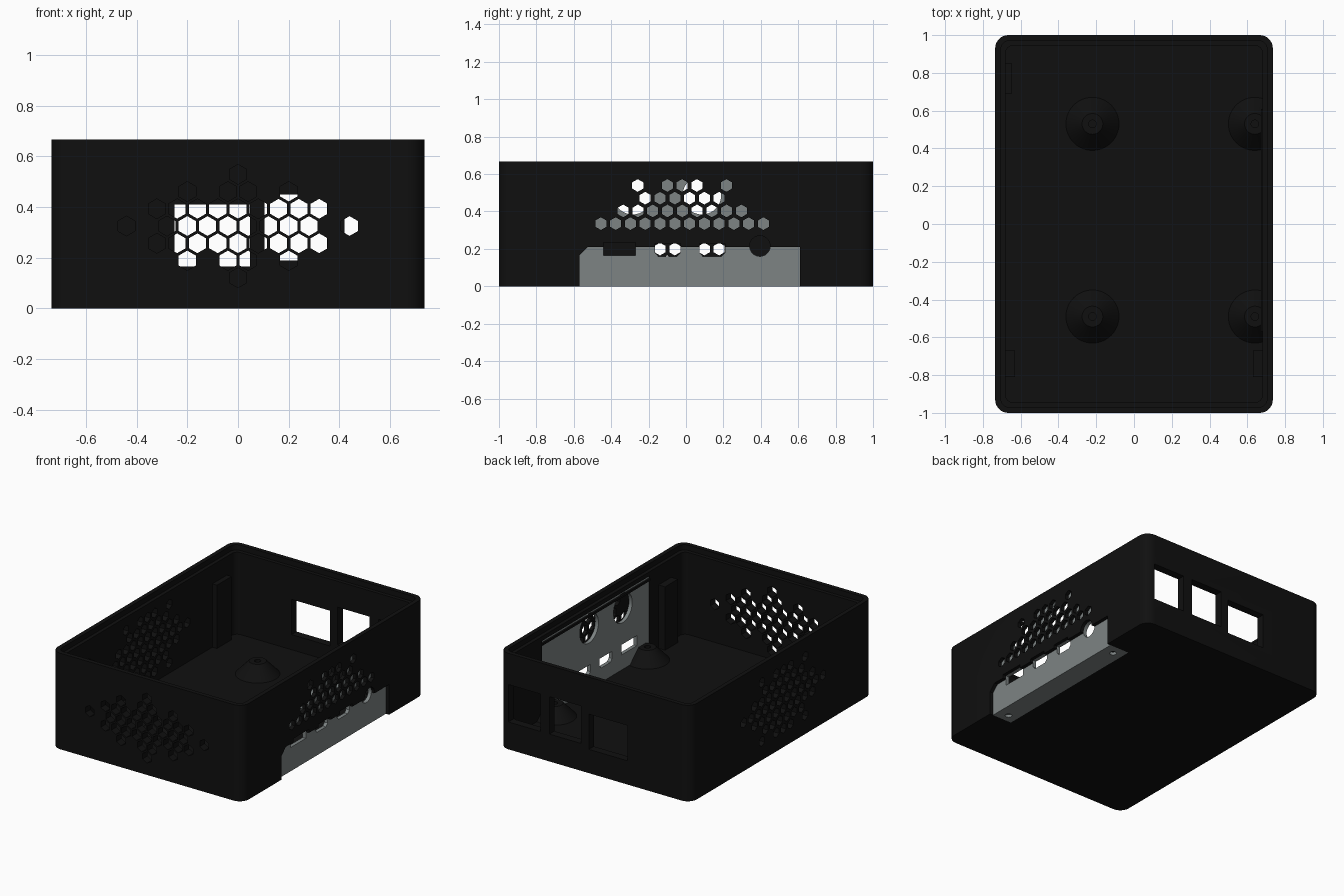
import bpy, bmesh, math
from mathutils import Matrix, Vector

if "Cube" in bpy.data.objects:
    bpy.data.objects.remove(bpy.data.objects["Cube"])


def material(name, rgb):
    m = bpy.data.materials.new(name)
    m.diffuse_color = (*rgb, 1)
    m.use_nodes = True
    m.node_tree.nodes["Principled BSDF"].inputs["Base Color"].default_value = m.diffuse_color
    return m


BLACK = material("matte black", (0.005, 0.005, 0.005))
GREY = material("steel grey", (0.205, 0.228, 0.228))


def make(name, bm, mat):
    bmesh.ops.recalc_face_normals(bm, faces=bm.faces[:])
    me = bpy.data.meshes.new(name)
    bm.to_mesh(me)
    bm.free()
    ob = bpy.data.objects.new(name, me)
    bpy.context.collection.objects.link(ob)
    me.materials.append(mat)
    return ob


def prism(bm, pts, vec):
    """Extrude a closed outline along vec."""
    face = bm.faces.new([bm.verts.new(p) for p in pts])
    ext = bmesh.ops.extrude_face_region(bm, geom=[face])
    verts = [v for v in ext["geom"] if isinstance(v, bmesh.types.BMVert)]
    bmesh.ops.translate(bm, verts=verts, vec=vec)


def box(bm, x0, x1, y0, y1, z0, z1):
    prism(bm, [(x0, y0, z0), (x1, y0, z0), (x1, y1, z0), (x0, y1, z0)], (0, 0, z1 - z0))


def tray(bm, hx, hy, r, z0, z1):
    """Block with rounded vertical corners."""
    pts = []
    for i, (sx, sy) in enumerate([(1, 1), (-1, 1), (-1, -1), (1, -1)]):
        for k in range(9):
            a = math.pi / 2 * (i + k / 8)
            pts.append((sx * (hx - r) + r * math.cos(a), sy * (hy - r) + r * math.sin(a), z0))
    prism(bm, pts, (0, 0, z1 - z0))


def ngon(bm, axis, u, z, r, n, start, depth):
    """Regular bar through a wall: u is x for front/back walls, y for side walls."""
    pts = []
    for k in range(n):
        a = 2 * math.pi * k / n + math.pi / 2
        p, q = u + r * math.cos(a), z + r * math.sin(a)
        pts.append((p, start, q) if axis == "y" else (start, p, q))
    prism(bm, pts, (0, depth, 0) if axis == "y" else (depth, 0, 0))


def post(bm, x, y, z0, z1, r0, r1, n=32):
    bmesh.ops.create_cone(bm, cap_ends=True, segments=n, radius1=r0, radius2=r1,
                          depth=z1 - z0, matrix=Matrix.Translation((x, y, (z0 + z1) / 2)))


def cut(ob, bm, name):
    cutter = make(name, bm, ob.data.materials[0])
    mod = ob.modifiers.new(name, "BOOLEAN")
    mod.operation, mod.solver, mod.object = "DIFFERENCE", "EXACT", cutter
    bpy.context.view_layer.objects.active = ob
    bpy.ops.object.modifier_apply(modifier=mod.name)
    bpy.data.objects.remove(cutter)


def smooth(ob):
    bpy.ops.object.select_all(action="DESELECT")
    ob.select_set(True)
    bpy.context.view_layer.objects.active = ob
    bpy.ops.object.shade_smooth_by_angle(angle=math.radians(30))


HX, HY, H = 0.735, 1.0, 0.667
Y0, Y1 = -0.57, 0.61          # bracket ends
SKIN, PLATE = 0.71, 0.685     # outer and inner face of the bracket
ROW = 0.068

# open case with a rim ledge
bm = bmesh.new()
tray(bm, HX, HY, 0.07, 0, H)
case = make("case", bm, BLACK)
bm = bmesh.new()
tray(bm, HX - 0.055, HY - 0.055, 0.04, 0.06, H + 0.1)
cut(case, bm, "cavity")
bm = bmesh.new()
tray(bm, HX - 0.03, HY - 0.03, 0.045, 0.63, H + 0.1)
cut(case, bm, "rim_ledge")

# bracket seat: thinned wall, open lower side, recessed underside
bm = bmesh.new()
box(bm, 0.6, SKIN, Y0, Y1, 0.06, 0.6)
cut(case, bm, "bracket_pocket")
bm = bmesh.new()
prism(bm, [(PLATE, Y0, -0.1), (PLATE, Y1, -0.1), (PLATE, Y1, 0.21),
           (PLATE, Y0 + 0.045, 0.21), (PLATE, Y0, 0.165)], (0.2, 0, 0))
cut(case, bm, "side_opening")
bm = bmesh.new()
box(bm, 0.56, 0.8, Y0, Y1, -0.1, 0.025)
cut(case, bm, "foot_recess")

# honeycomb vents: triangle on the right, diamonds on the left and front
side_rows = {0: [-0.455 + 0.079 * i for i in range(12)],
             1: [-0.336 + 0.079 * i for i in range(9)],
             2: [-0.218 + 0.079 * i for i in range(6)],
             3: [-0.258, -0.1, -0.021, 0.058, 0.216]}
front_rows = {0: [-0.44, -0.28, -0.2, -0.12, -0.04, 0.04, 0.12, 0.2, 0.28, 0.44],
              1: [-0.32 + 0.08 * i for i in range(9)],
              2: [-0.2, -0.04, 0.04, 0.2],
              3: [0]}
bm = bmesh.new()
for k, ys in side_rows.items():
    for y in ys:
        ngon(bm, "x", y, 0.335 + k * ROW, 0.034, 6, 0.7, 0.1)
        for s in {k, -k}:
            ngon(bm, "x", y, 0.335 + s * ROW, 0.034, 6, -0.8, 0.15)
for k, xs in front_rows.items():
    for x in xs:
        for s in {k, -k}:
            ngon(bm, "y", x, 0.325 + s * ROW, 0.039, 6, -1.1, 0.2)
# back windows
for x0, x1, z0, z1 in [(-0.25, 0.047, 0.165, 0.41), (0.105, 0.35, 0.19, 0.45),
                       (0.42, 0.665, 0.19, 0.45)]:
    box(bm, x0, x1, 0.9, 1.1, z0, z1)
cut(case, bm, "vents_and_windows")


# side port openings, shared by the case skin and the bracket
def ports(bm):
    box(bm, 0.6, 0.8, -0.44, -0.27, 0.165, 0.235)
    for c in (-0.098, 0.14):
        prism(bm, [(0.6, c + dy, z) for dy, z in [(-0.05, 0.16), (0.05, 0.16), (0.068, 0.18),
                   (0.068, 0.23), (-0.068, 0.23), (-0.068, 0.18)]], (0.2, 0, 0))
    ngon(bm, "x", 0.395, 0.215, 0.055, 32, 0.6, 0.2)


bm = bmesh.new()
ports(bm)
cut(case, bm, "case_ports")
smooth(case)

# L-shaped metal bracket: upright plate with two fan openings
bm = bmesh.new()
box(bm, PLATE, SKIN, Y0, Y1, 0, 0.6)
plate = make("bracket_plate", bm, GREY)
bm = bmesh.new()
ports(bm)
for y in (-0.285, 0.085):
    ngon(bm, "x", y, 0.487, 0.103, 40, 0.6, 0.2)
cut(plate, bm, "plate_openings")
smooth(plate)

# bracket foot under the floor, with screw holes
bm = bmesh.new()
box(bm, 0.56, PLATE, Y0, Y1, 0, 0.02)
foot = make("bracket_foot", bm, GREY)
bm = bmesh.new()
for y in (-0.51, 0.54):
    post(bm, 0.63, y, -0.1, 0.1, 0.022, 0.022)
cut(foot, bm, "foot_holes")
smooth(foot)

# retaining rail across the top of the plate
bm = bmesh.new()
box(bm, PLATE - 0.012, PLATE, Y0, Y1, 0.57, 0.585)
make("plate_rail", bm, BLACK)

# conical board supports with screw sockets
bm = bmesh.new()
for x in (-0.22, 0.64):
    for y in (-0.49, 0.53):
        post(bm, x, y, 0.05, 0.15, 0.15, 0.055, 48)
supports = make("board_supports", bm, BLACK)
bm = bmesh.new()
for x in (-0.22, 0.64):
    for y in (-0.49, 0.53):
        post(bm, x, y, 0.08, 0.2, 0.02, 0.02, 24)
cut(supports, bm, "screw_sockets")
bm = bmesh.new()
box(bm, PLATE - 0.004, 0.9, -1, 1, 0, 0.3)
cut(supports, bm, "support_trim")
smooth(supports)

# lid clip ribs on the inner side walls
bm = bmesh.new()
for x, y0, y1 in [(-0.655, -0.81, -0.67), (0.655, -0.81, -0.67), (-0.67, 0.69, 0.85)]:
    box(bm, x - 0.025, x + 0.025, y0, y1, 0.06, 0.5)
make("clip_ribs", bm, BLACK)
